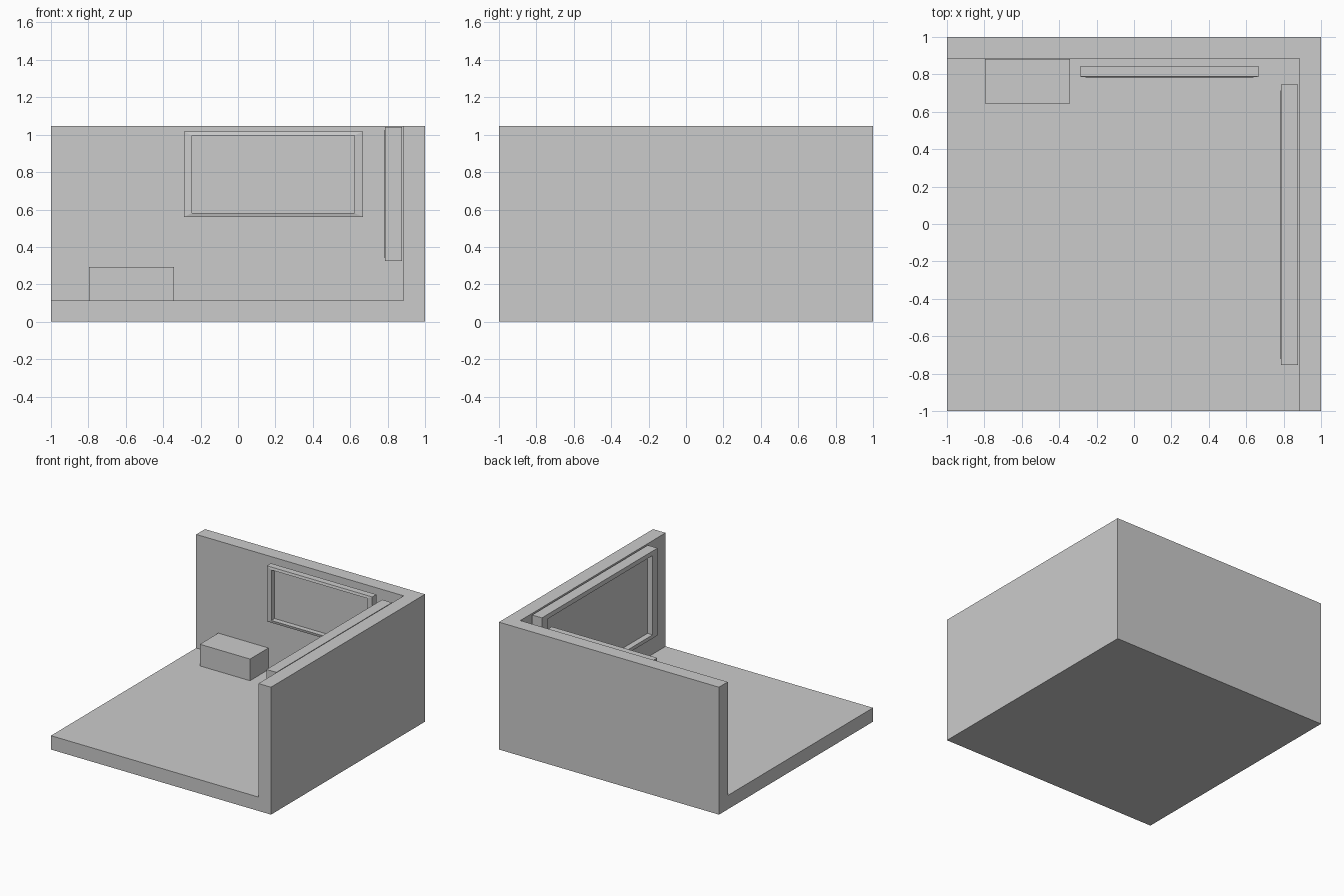
import bpy, bmesh
from mathutils import Vector

if "Cube" in bpy.data.objects:
    bpy.data.objects.remove(bpy.data.objects["Cube"])


def box_bmesh(lo, hi):
    bm = bmesh.new()
    bmesh.ops.create_cube(bm, size=1)
    lo, hi = Vector(lo), Vector(hi)
    for v in bm.verts:
        v.co = [(lo[i] + hi[i]) / 2 + v.co[i] * (hi[i] - lo[i]) for i in range(3)]
    bm.normal_update()
    return bm


def finish(bm, name):
    mesh = bpy.data.meshes.new(name)
    bm.to_mesh(mesh)
    bm.free()
    obj = bpy.data.objects.new(name, mesh)
    bpy.context.collection.objects.link(obj)
    return obj


def wall_panel(name, lo, hi, facing, scale, lip, depth):
    """Box whose facing side has a slightly raised rim and a recessed centre."""
    bm = box_bmesh(lo, hi)
    facing = Vector(facing)
    face = max(bm.faces, key=lambda f: f.normal.dot(facing))
    bmesh.ops.inset_region(bm, faces=[face], thickness=0.01)
    centre = face.calc_center_median()
    corners = [(Vector(lo) + Vector(hi)) / 2, (Vector(hi) - Vector(lo)) / 2]
    for v in face.verts:
        for i in range(3):
            if facing[i] == 0:
                side = 1 if v.co[i] > centre[i] else -1
                v.co[i] = corners[0][i] + side * corners[1][i] * scale
        v.co += facing * lip
    # push the centre back into the panel
    new = bmesh.ops.extrude_discrete_faces(bm, faces=[face])["faces"][0]
    bmesh.ops.translate(bm, verts=new.verts[:], vec=-facing * depth)
    return finish(bm, name)


# Room shell: floor, back wall and right wall with even thickness
bm = box_bmesh((-1, -1, 0), (1, 1, 1.047))
opened = [f for f in bm.faces
          if f.normal.z > 0.5 or f.normal.x < -0.5 or f.normal.y < -0.5]
bmesh.ops.delete(bm, geom=opened, context='FACES')
room = finish(bm, "room_shell")
mod = room.modifiers.new("thickness", 'SOLIDIFY')
mod.thickness = 0.114
mod.offset = -1
mod.use_even_offset = True

# Low box on the floor against the back wall
finish(box_bmesh((-0.797, 0.643, 0.112), (-0.341, 0.882, 0.292)), "low_cabinet")

# Framed panels in front of the two walls
wall_panel("back_wall_panel", (-0.29, 0.788, 0.56), (0.668, 0.841, 1.017),
           (0, -1, 0), 0.907, 0.005, 0.042)
wall_panel("right_wall_panel", (0.787, -0.754, 0.324), (0.876, 0.747, 1.042),
           (-1, 0, 0), 0.907, 0.005, 0.047)
